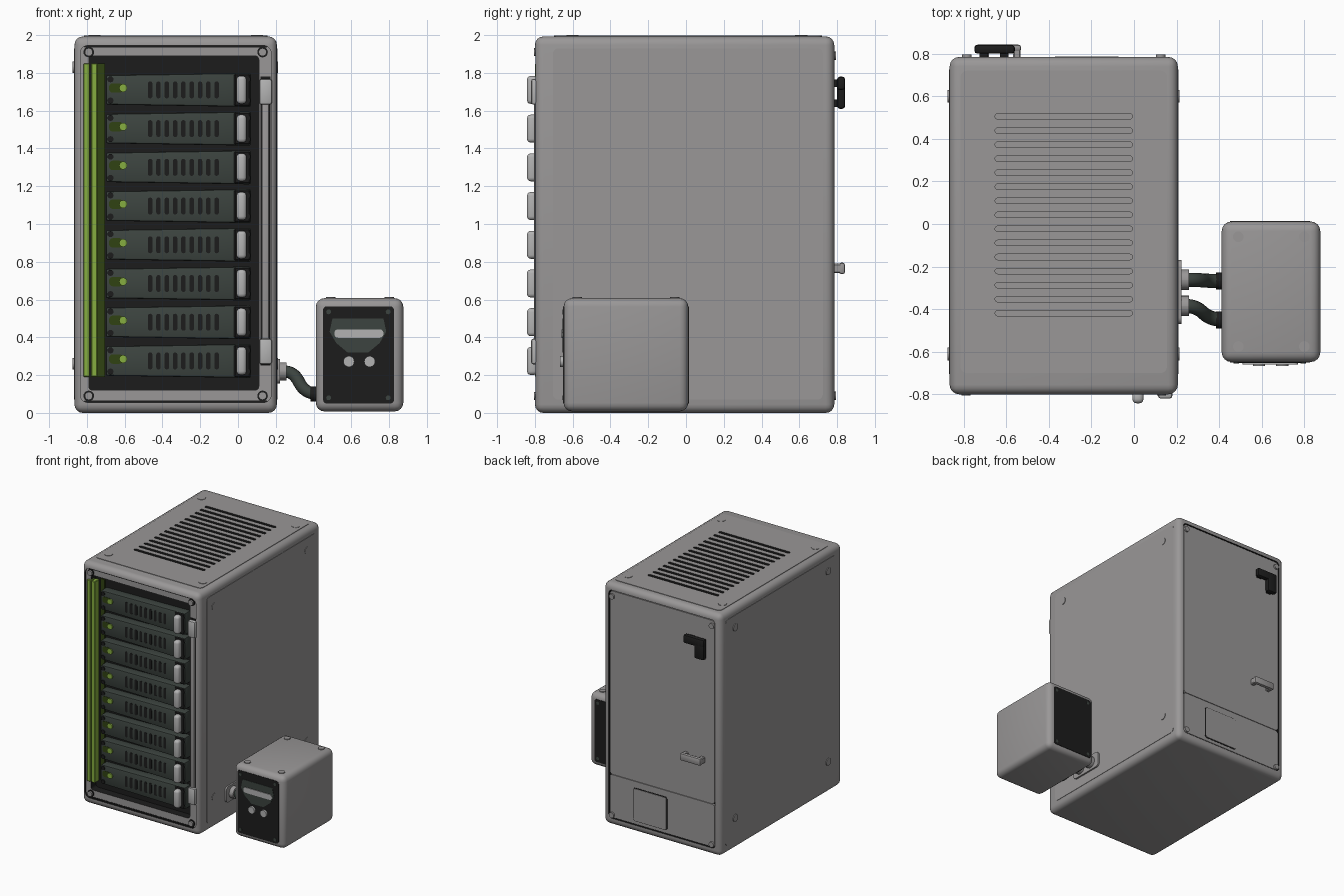
import bpy, bmesh, math
from mathutils import Vector

if "Cube" in bpy.data.objects:
    bpy.data.objects.remove(bpy.data.objects["Cube"], do_unlink=True)


def material(name, r, g, b):
    m = bpy.data.materials.new(name)
    m.use_nodes = True
    m.diffuse_color = (r, g, b, 1)
    node = next(n for n in m.node_tree.nodes if n.type == 'BSDF_PRINCIPLED')
    node.inputs["Base Color"].default_value = (r, g, b, 1)
    node.inputs["Roughness"].default_value = 0.6
    return m


GREY = material("body grey", 0.32, 0.31, 0.31)
LIGHT = material("light grey", 0.45, 0.45, 0.45)
BLACK = material("black", 0.012, 0.012, 0.012)
SLATE = material("slate green", 0.045, 0.057, 0.05)
GREEN = material("bright green", 0.24, 0.42, 0.05)
MOSS = material("dark green", 0.03, 0.055, 0.006)
PARTS = []


def finish(name, bm, *mats):
    bmesh.ops.recalc_face_normals(bm, faces=bm.faces[:])
    me = bpy.data.meshes.new(name)
    bm.to_mesh(me)
    bm.free()
    ob = bpy.data.objects.new(name, me)
    for m in mats:
        me.materials.append(m)
    bpy.context.collection.objects.link(ob)
    PARTS.append(ob)
    return ob


def box(name, x, y, z, mat, bevel=0.0, seg=3, extra=None):
    """Box from (low, high) ranges, with rounded edges."""
    bm = bmesh.new()
    bmesh.ops.create_cube(bm, size=1)
    for v in bm.verts:
        v.co = Vector([r[0] if c < 0 else r[1] for c, r in zip(v.co, (x, y, z))])
    if bevel:
        bmesh.ops.bevel(bm, geom=bm.edges[:], offset=bevel, segments=seg,
                        profile=0.5, affect='EDGES', clamp_overlap=True)
    return finish(name, bm, mat, *([extra] if extra else []))


def rrect(cx, cy, w, h, r, seg=5):
    """Rounded rectangle outline; a full radius gives a pill or a disc."""
    pts = []
    for k, (sx, sy) in enumerate(((1, 1), (-1, 1), (-1, -1), (1, -1))):
        for i in range(seg + 1):
            a = (k + i / seg) * math.pi / 2
            pts.append((cx + sx * (w / 2 - r) + r * math.cos(a),
                        cy + sy * (h / 2 - r) + r * math.sin(a)))
    return pts


def disc(cx, cy, r):
    return rrect(cx, cy, 2 * r, 2 * r, r * 0.999)


def prism(name, outlines, axis, d0, d1, *mats):
    """Extrude flat outlines along an axis from d0 to d1."""
    bm = bmesh.new()
    for pts in outlines:
        rings = []
        for d in (d0, d1):
            co = {'x': lambda a, b: (d, a, b), 'y': lambda a, b: (a, d, b),
                  'z': lambda a, b: (a, b, d)}[axis]
            rings.append([bm.verts.new(co(a, b)) for a, b in pts])
        bm.faces.new(rings[0])
        bm.faces.new(rings[1])
        n = len(pts)
        for i in range(n):
            j = (i + 1) % n
            bm.faces.new((rings[0][i], rings[0][j], rings[1][j], rings[1][i]))
    return finish(name, bm, *mats)


def cut(targets, cutter, axis, floor_mat, wall_mat):
    """Cut pockets; the floor and walls are coloured by face direction."""
    cutter.hide_render = True
    for p in cutter.data.polygons:
        p.material_index = floor_mat if abs(p.normal['xyz'.index(axis)]) > 0.9 else wall_mat
    for t in targets:
        mod = t.modifiers.new("cut", 'BOOLEAN')
        mod.operation, mod.solver, mod.object = 'DIFFERENCE', 'EXACT', cutter
        mod.material_mode = 'TRANSFER'
        bpy.context.view_layer.objects.active = t
        bpy.ops.object.modifier_apply(modifier=mod.name)
    PARTS.remove(cutter)
    bpy.data.objects.remove(cutter, do_unlink=True)


def corners(xs, ys, r):
    return [disc(a, b, r) for a in xs for b in ys]


# Cabinet shell and its thin raised panels
MID = -0.33
body = box("cabinet_shell", (-0.866, 0.206), (-0.80, 0.785), (0, 1.993), GREY, 0.045, 4, BLACK)
top = prism("top_panel", [rrect(MID, 0.01, 0.97, 1.42, 0.03)], 'z', 1.98, 1.997, GREY, BLACK)
for name, a, b in (("left_panel", 0.2, 0.209), ("right_panel", -0.86, -0.869)):
    prism(name, [rrect(0.01, 1.0, 1.43, 1.86, 0.03)], 'x', a, b, GREY)
prism("top_screws", corners((-0.76, 0.1), (-0.6, 0.61), 0.032), 'z', 1.98, 2.0, GREY)
for name, a, b in (("left_screws", 0.2, 0.213), ("right_screws", -0.86, -0.875)):
    prism(name, corners((-0.61, 0.6), (0.26, 1.83), 0.03), 'x', a, b, GREY)

# Vent slots in the roof
vents = prism("vent_cutter", [rrect(MID, 0.505 - 0.066 * i, 0.645, 0.026, 0.0129) for i in range(15)],
              'z', 1.95, 2.05, GREY, BLACK)
cut([body, top], vents, 'z', 0, 1)

# Front bezel step and dark drive bay
step = prism("step_cutter", [rrect(MID, 1.0, 1.01, 1.89, 0.04)], 'y', -0.9, -0.785, GREY, BLACK)
cut([body], step, 'y', 0, 1)
bay = prism("bay_cutter", [rrect(-0.34, 1.005, 0.90, 1.77, 0.02)], 'y', -0.9, -0.72, GREY, BLACK)
cut([body], bay, 'y', 1, 1)
prism("bezel_line", [rrect(MID, a, w, h, 0.004) for a, w, h in ((1.94, 0.97, 0.01), (0.06, 0.97, 0.01))],
      'y', -0.78, -0.787, BLACK)
prism("front_screw_rims", corners((-0.79, 0.13), (0.09, 1.91), 0.028), 'y', -0.78, -0.792, BLACK)
prism("front_screws", corners((-0.79, 0.13), (0.09, 1.91), 0.021), 'y', -0.78, -0.805, GREY)

# Green light strip down the bay's edge
for name, x0, x1 in (("light_strip_outer", -0.818, -0.786), ("light_strip_inner", -0.778, -0.745)):
    box(name, (x0, x1), (-0.80, -0.74), (0.19, 1.85), GREEN, 0.004, 1)
box("strip_glow", (-0.745, -0.705), (-0.729, -0.71), (0.19, 1.85), MOSS)

# Door hinges and pivot bar
box("pivot_slot", (0.118, 0.172), (-0.79, -0.775), (0.25, 1.78), BLACK)
box("pivot_bar", (0.126, 0.164), (-0.805, -0.78), (0.3, 1.75), GREY, 0.008, 2)
for name, z in (("lower_hinge", 0.325), ("upper_hinge", 1.70)):
    box(name, (0.113, 0.18), (-0.82, -0.78), (z - 0.068, z + 0.068), LIGHT, 0.012, 2)

# Drive trays
for i in range(8):
    n = str(i + 1)
    z = 1.71 - 0.205 * i
    tray = box("drive_tray_" + n, (-0.70, 0.07), (-0.79, -0.70), (z - 0.09, z + 0.09), SLATE, 0.012, 2)
    for v in tray.data.vertices:
        if v.co.x < MID:
            v.co.z = z + (v.co.z - z) * 0.87
    prism("drive_slots_" + n, [rrect(-0.465 + 0.044 * k, z, 0.024, 0.09, 0.0119) for k in range(9)],
          'y', -0.785, -0.792, BLACK)
    prism("drive_screws_" + n, corners((-0.675, 0.05), (z - 0.056, z + 0.056), 0.016),
          'y', -0.785, -0.797, BLACK)
    prism("drive_glow_" + n, [rrect(-0.645, z + 0.01, 0.075, 0.05, 0.02)], 'y', -0.785, -0.792, MOSS)
    prism("drive_light_" + n, [disc(-0.608, z + 0.01, 0.021)], 'y', -0.785, -0.80, GREEN)
    box("drive_latch_base_" + n, (-0.02, 0.065), (-0.797, -0.78), (z - 0.085, z + 0.085), BLACK, 0.006, 1)
    box("drive_latch_" + n, (-0.008, 0.045), (-0.842, -0.785), (z - 0.074, z + 0.074), LIGHT, 0.02, 3)

# Back: recessed seam with door, lower plate and access cover
back = prism("back_cutter", [rrect(MID, 1.0, 0.97, 1.88, 0.03)], 'y', 0.765, 0.9, GREY, BLACK)
cut([body], back, 'y', 1, 1)
prism("back_door", [rrect(MID, 1.178, 0.955, 1.51, 0.025)], 'y', 0.75, 0.781, GREY)
prism("back_lower_plate", [rrect(MID, 0.243, 0.955, 0.352, 0.02)], 'y', 0.75, 0.781, GREY)
prism("cover_seam", [rrect(-0.222, 0.23, 0.31, 0.275, 0.02)], 'y', 0.775, 0.783, BLACK)
prism("access_cover", [rrect(-0.222, 0.23, 0.298, 0.263, 0.016)], 'y', 0.775, 0.787, GREY)
prism("back_screws", corners((-0.785, 0.125), (0.09, 1.89), 0.022), 'y', 0.77, 0.795, GREY)

# Back door handle and latch
box("handle_bar", (-0.75, -0.56), (0.80, 0.842), (1.71, 1.78), BLACK, 0.014, 2)
box("handle_grip", (-0.75, -0.66), (0.80, 0.842), (1.61, 1.78), BLACK, 0.014, 2)
for name, x, z in (("handle_mount_upper", -0.61, 1.745), ("handle_mount_lower", -0.705, 1.64)):
    box(name, (x - 0.02, x + 0.02), (0.77, 0.82), (z - 0.02, z + 0.02), BLACK)
box("latch_bar", (-0.72, -0.53), (0.81, 0.842), (0.735, 0.795), GREY, 0.012, 2)
for name, x in (("latch_post_right", -0.70), ("latch_post_left", -0.55)):
    box(name, (x - 0.018, x + 0.018), (0.77, 0.825), (0.74, 0.79), GREY, 0.006, 1)

# Power unit
UX = 0.643
box("power_unit_shell", (0.412, 0.875), (-0.648, 0.012), (0.008, 0.607), GREY, 0.045, 4)
prism("unit_top_screws", corners((0.49, 0.80), (-0.575, -0.06), 0.025), 'z', 0.6, 0.613, GREY)
for name, a, b in (("unit_front_panel", -0.64, -0.651), ("unit_back_panel", 0.0, 0.015)):
    prism(name, [rrect(UX - 0.005, 0.307, 0.375, 0.515, 0.02)], 'y', a, b, BLACK)
    prism(name + "_screws", corners((0.48, 0.795), (0.08, 0.535), 0.013), 'y', a, b * 1.006, SLATE)
prism("display_recess", [[(0.50, 0.50), (0.77, 0.50), (0.785, 0.43), (0.75, 0.37), (0.69, 0.32),
                          (0.58, 0.32), (0.52, 0.37), (0.485, 0.43)]], 'y', -0.645, -0.654, SLATE)
prism("display_bar", [rrect(0.64, 0.42, 0.26, 0.045, 0.02)], 'y', -0.645, -0.659, LIGHT)
prism("knobs", [disc(0.587, 0.272, 0.029), disc(0.697, 0.272, 0.029)], 'y', -0.645, -0.668, LIGHT)

# Cables and their fittings
prism("cable_plate", [rrect(-0.32, 0.22, 0.30, 0.13, 0.03)], 'x', 0.2, 0.222, GREY)
for name, y0, y1 in (("back_cable", -0.262, -0.268), ("front_cable", -0.385, -0.45)):
    prism(name + "_fitting", [disc(y0, 0.22, 0.048)], 'x', 0.21, 0.258, GREY)
    prism(name + "_plug", [disc(y1, 0.10, 0.04)], 'x', 0.385, 0.42, BLACK)
    cu = bpy.data.curves.new(name, 'CURVE')
    cu.dimensions, cu.bevel_depth, cu.bevel_resolution = '3D', 0.033, 3
    sp = cu.splines.new('BEZIER')
    sp.bezier_points.add(2)
    ends = ((0.24, y0, 0.22), (0.325, (y0 + y1) / 2, 0.16), (0.42, y1, 0.10))
    for p, co, run in zip(sp.bezier_points, ends, ((0.04, 0), (0.02, 0.04), (0.04, 0))):
        p.co = co
        tilt = Vector((run[0], (y1 - y0) * 0.3 * (run[1] > 0), -run[1]))
        p.handle_left, p.handle_right = p.co - tilt, p.co + tilt
    cu.materials.append(SLATE)
    ob = bpy.data.objects.new(name, cu)
    bpy.context.collection.objects.link(ob)

# Smooth rounded edges, keep sharp ones
bpy.ops.object.select_all(action='DESELECT')
for ob in PARTS:
    ob.select_set(True)
bpy.context.view_layer.objects.active = body
bpy.ops.object.shade_smooth_by_angle(angle=math.radians(35))
